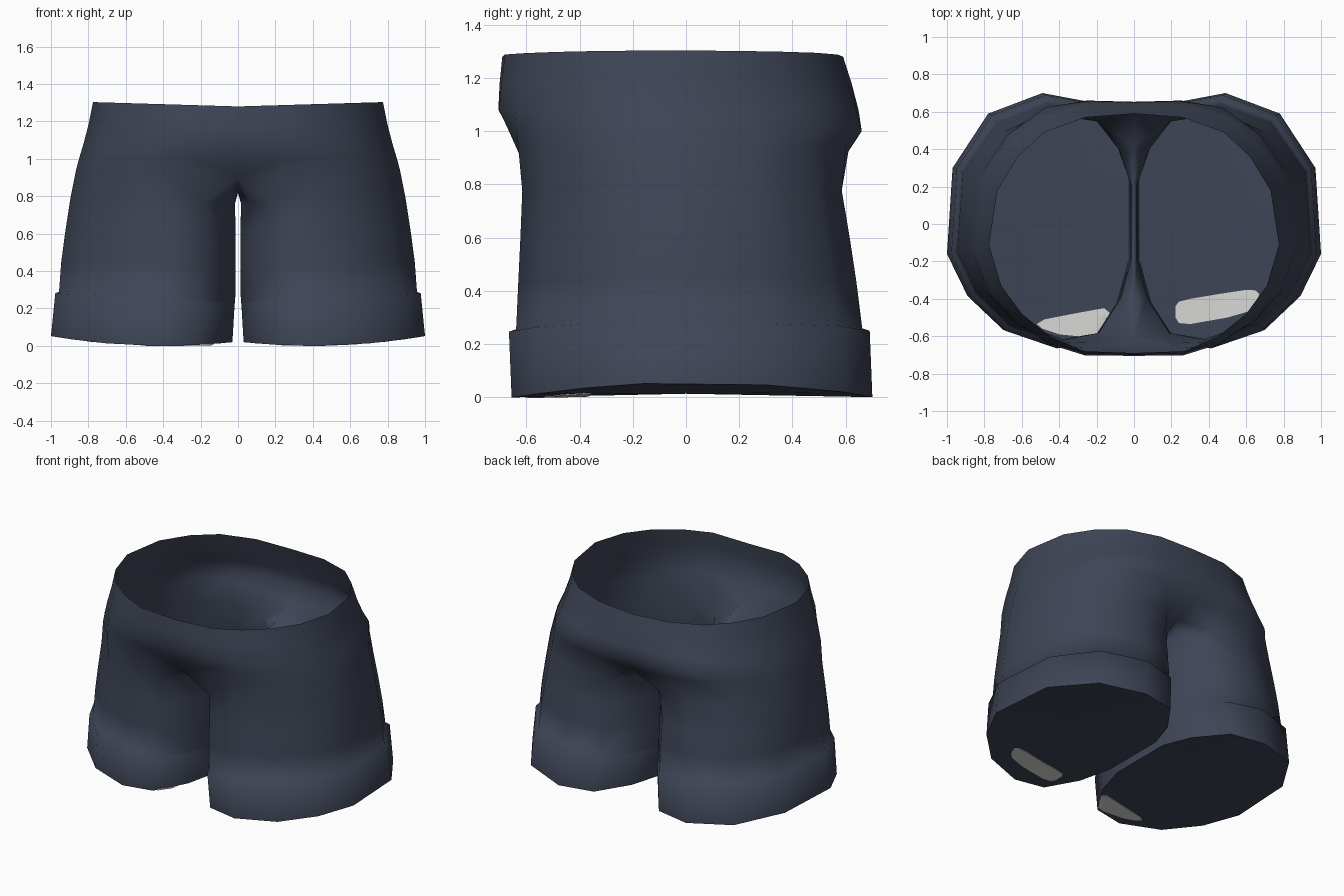
import bpy, bmesh, math
from mathutils import Vector
from mathutils.bvhtree import BVHTree

if "Cube" in bpy.data.objects:
    bpy.data.objects.remove(bpy.data.objects["Cube"])


def material(name, rgb):
    m = bpy.data.materials.new(name)
    m.diffuse_color = (*rgb, 1)
    m.use_nodes = True
    m.node_tree.nodes["Principled BSDF"].inputs["Base Color"].default_value = m.diffuse_color
    return m


NAVY = material("dark navy cloth", (0.048, 0.059, 0.092))
PALE = material("pale grey patch", (0.70, 0.70, 0.68))

# Right leg outline seen from above: outside arc (9 points), then inside arc (4)
LEG = [(.22, -.62), (.43, -.655), (.70, -.565), (.89, -.385), (1.0, -.16),
       (.97, .30), (.78, .59), (.49, .70), (.25, .655),
       (.10, .45), (.03, .25), (.03, -.20), (.09, -.42)]
# Half of the waist opening, front centre to back centre
WAIST = [(0, -.69), (.27, -.68), (.45, -.60), (.60, -.48), (.71, -.33), (.775, -.11),
         (.73, .18), (.62, .36), (.48, .49), (.26, .57), (0, .59)]
# Half of the hips, front centre to back centre
HIPS = [(0, -.605), (.22, -.62), (.42, -.62), (.63, -.53), (.78, -.36), (.865, -.14),
        (.83, .25), (.68, .48), (.46, .61), (.24, .62), (0, .60)]


def leg_ring(z, outer, front, back, inner):
    """Leg outline fitted to the given extents; z is a function of x."""
    pts = []
    for x, y in LEG:
        px = inner + (x - .03) / .97 * (outer - inner)
        py = y / .655 * -front if y < 0 else y / .70 * back
        pts.append((px, py, z(px)))
    return pts


def torso_ring(t, z, front, back, outer):
    """Blend hips to waist by t, then fit to the given extents."""
    pts = [Vector(a).lerp(Vector(b), t) for a, b in zip(HIPS, WAIST)]
    lo, hi = min(p.y for p in pts), max(p.y for p in pts)
    w = max(p.x for p in pts)
    return [(p.x / w * outer, p.y / lo * front if p.y < 0 else p.y / hi * back, z(p.x)) for p in pts]


def bridge(bm, a, b, closed=False):
    n = len(a)
    for i in range(n if closed else n - 1):
        j = (i + 1) % n
        bm.faces.new((a[i], a[j], b[j], b[i]))


def finish(name, bm, mat, mirror=True):
    bmesh.ops.recalc_face_normals(bm, faces=bm.faces)
    me = bpy.data.meshes.new(name)
    bm.to_mesh(me)
    bm.free()
    me.materials.append(mat)
    me.shade_smooth()
    ob = bpy.data.objects.new(name, me)
    bpy.context.collection.objects.link(ob)
    if mirror:
        m = ob.modifiers.new("mirror", 'MIRROR')
        m.use_clip = True
        m.merge_threshold = .001
    return ob


def hem(x):
    return .232 + .06 * x


def rim(x):
    return .145 * (x - .4) ** 2


# Shorts: cuffs with a small step, leg tubes and seat, open at the waist
bm = bmesh.new()


def add(pts):
    return [bm.verts.new(p) for p in pts]


legs = [add(leg_ring(*r)) for r in (
    (rim, 1.0, -.655, .70, .03),
    (lambda x: hem(x) - .01, .977, -.665, .69, .018),
    (hem, .957, -.638, .662, .015),
    (lambda x: .42 + .03 * x, .945, -.63, .64, .013),
    (lambda x: .60, .925, -.622, .615, .013),
    (lambda x: .76 + .04 * x, .895, -.615, .585, .016))]
for a, b in zip(legs, legs[1:]):
    bridge(bm, a, b, True)
torso = [add(torso_ring(*r)) for r in (
    (0, lambda x: .90 + .04 * min(1, x / .4), -.63, .61, .866),
    (.35, lambda x: 1.0, -.665, .66, .85),
    (.7, lambda x: 1.08, -.705, .648, .826),
    (.88, lambda x: 1.18, -.70, .622, .80),
    (1, lambda x: 1.28 + .03 * x, -.69, .59, .775))]
for a, b in zip(torso, torso[1:]):
    bridge(bm, a, b)
# Crotch: a deep narrow seam at the back, a broader one at the front
top, hips = legs[-1], torso[0]
top[9].co.x, top[8].co.x = .035, .19
bridge(bm, top[:9], hips[1:10])
seam = add([(0, .42, .84), (0, .22, .82), (0, -.20, .82), (0, -.42, .835)])
bridge(bm, top[8:] + top[:1], [hips[10]] + seam + [hips[0]])
bm.faces.new((top[0], hips[1], hips[0]))
bm.faces.new((top[8], hips[10], hips[9]))
finish("shorts", bm, NAVY)

# Closed leg bottoms
bm = bmesh.new()
edge = add(leg_ring(rim, 1.0, -.655, .70, .03))
mid = bm.verts.new((.5, 0, .014))
for i in range(13):
    bm.faces.new((edge[i], edge[(i + 1) % 13], mid))
bottom = BVHTree.FromBMesh(bm)
finish("leg_bottoms", bm, NAVY)

# Pale patches: thin plates that follow the closed leg bottoms
PATCHES = {
    "right_patch": [(.222, -.44), (.24, -.415), (.30, -.40), (.45, -.375), (.60, -.352), (.65, -.355),
                    (.67, -.375), (.65, -.43), (.61, -.468), (.50, -.50), (.30, -.535), (.24, -.53), (.222, -.50)],
    "left_patch": [(-.52, -.535), (-.49, -.56), (-.40, -.59), (-.25, -.605), (-.20, -.59), (-.15, -.52),
                   (-.13, -.475), (-.16, -.45), (-.30, -.475), (-.48, -.51)]}
for name, outline in PATCHES.items():
    bm = bmesh.new()
    pts = [Vector(p) for p in outline]
    n = len(pts)
    centre = sum(pts, Vector((0, 0))) / n
    dense = [pts[i].lerp(pts[(i + 1) % n], k / 3) for i in range(n) for k in range(3)]
    edges = []
    for dz in (-.004, .004):
        rings = []
        for s in (1, .8, .6, .4, .2, .05):
            ring = []
            for p in dense:
                q = centre.lerp(p, s)
                hit = bottom.ray_cast(Vector((abs(q.x), q.y, -1)), Vector((0, 0, 1)))[0]
                ring.append(bm.verts.new((q.x, q.y, (hit.z if hit else .005) + dz)))
            rings.append(ring)
        for a, b in zip(rings, rings[1:]):
            bridge(bm, a, b, True)
        bm.faces.new(rings[-1])
        edges.append(rings[0])
    bridge(bm, edges[0], edges[1], True)
    ob = finish(name, bm, PALE, mirror=False)
    bpy.context.view_layer.objects.active = ob
    ob.select_set(True)
    bpy.ops.object.shade_smooth_by_angle(angle=math.radians(40))
    ob.select_set(False)
